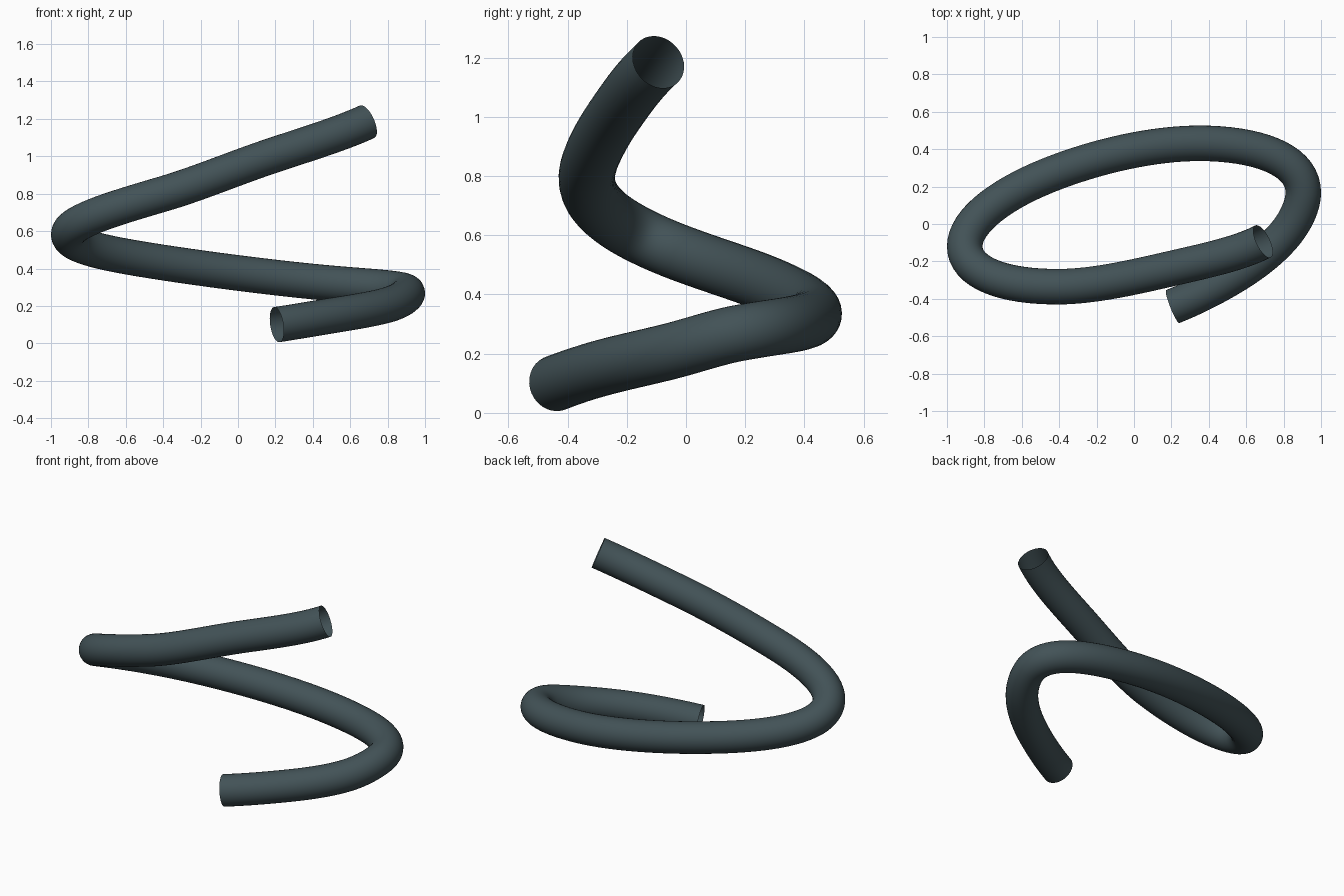
import bpy, math

if "Cube" in bpy.data.objects:
    bpy.data.objects.remove(bpy.data.objects["Cube"])

# Path stations: (turn angle, y drift, z height)
stations = [(-1.34, -.085, .100), (-.985, -.045, .148), (-.49, -.005, .205), (0, .025, .268),
            (1.11, .008, .330), (2.03, -.012, .432), (math.pi, .025, .582),
            (4.26, .088, .800), (4.93, .120, 1.008), (5.58, .055, 1.185)]


def slope(i, k):
    a, b = stations[max(i - 1, 0)], stations[min(i + 1, len(stations) - 1)]
    return (b[k] - a[k]) / (b[0] - a[0])


def blend(i, u, k):
    # cubic Hermite between stations
    p, q = stations[i], stations[i + 1]
    h = q[0] - p[0]
    return ((2*u**3 - 3*u**2 + 1) * p[k] + (u**3 - 2*u**2 + u) * h * slope(i, k)
            + (3*u**2 - 2*u**3) * q[k] + (u**3 - u**2) * h * slope(i + 1, k))


# Slanted elliptical coil centreline
path = []
for i in range(len(stations) - 1):
    n = 16
    for s in range(n + (i == len(stations) - 2)):
        u = s / n
        t = stations[i][0] + u * (stations[i + 1][0] - stations[i][0])
        path.append((.905 * math.cos(t),
                     .145 * math.cos(t) + .40 * math.sin(t) + blend(i, u, 1),
                     blend(i, u, 2)))

# Round open-ended tube swept along the coil
curve = bpy.data.curves.new("coil_tube", 'CURVE')
curve.dimensions = '3D'
curve.bevel_depth = .095
curve.bevel_resolution = 14
curve.use_fill_caps = False
spline = curve.splines.new('POLY')
spline.points.add(len(path) - 1)
for p, co in zip(spline.points, path):
    p.co = (*co, 1)
spline.use_smooth = True
tube = bpy.data.objects.new("coil_tube", curve)
bpy.context.collection.objects.link(tube)

# Dark slate finish
mat = bpy.data.materials.new("dark_slate")
mat.diffuse_color = (.055, .085, .095, 1)
mat.use_nodes = True
mat.node_tree.nodes["Principled BSDF"].inputs["Base Color"].default_value = mat.diffuse_color
curve.materials.append(mat)
